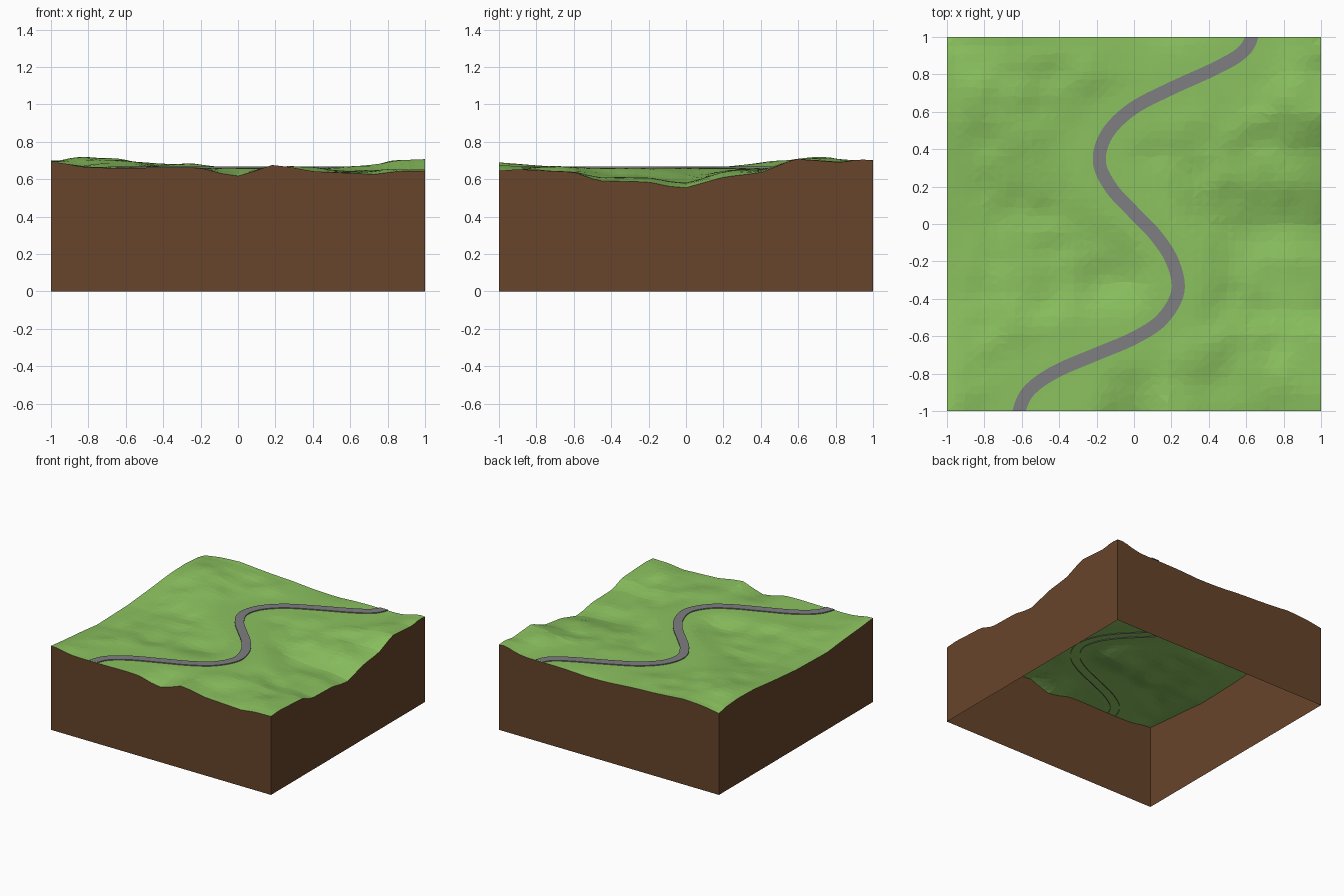
import bpy, bmesh, math
from mathutils import Vector, noise

if "Cube" in bpy.data.objects:
    bpy.data.objects.remove(bpy.data.objects["Cube"])

N = 44            # terrain cells per side
ROAD_Z = 0.668
HALF_W = 0.035


def material(name, rgb):
    m = bpy.data.materials.new(name)
    m.diffuse_color = (*rgb, 1)
    m.use_nodes = True
    m.node_tree.nodes["Principled BSDF"].inputs["Base Color"].default_value = m.diffuse_color
    return m


def finish(bm, name, mat):
    me = bpy.data.meshes.new(name)
    bm.to_mesh(me)
    bm.free()
    me.materials.append(mat)
    ob = bpy.data.objects.new(name, me)
    bpy.context.collection.objects.link(ob)
    return ob


def profile(table, t):
    for (a, ha), (b, hb) in zip(table, table[1:]):
        if t <= b:
            return ha + (hb - ha) * max(0, (t - a) / (b - a))
    return table[-1][1]


def smooth(t):
    t = min(1, max(0, t))
    return t * t * (3 - 2 * t)


# Edge outlines of the terrain block
FRONT = [(-1, .69), (-.93, .688), (-.8, .668), (-.6, .663), (-.35, .666), (-.2, .66), (-.1, .63), (0, .617),
         (.08, .64), (.18, .676), (.28, .665), (.4, .642), (.73, .626), (.85, .642), (1, .645)]
BACK = [(-1, .67), (-.85, .69), (-.68, .70), (-.4, .68), (-.22, .672), (.0, .655), (.23, .643),
        (.5, .658), (.7, .665), (.93, .708), (1, .70)]
LEFT = [(-1, .69), (-.85, .675), (-.6, .655), (-.4, .635), (0, .645), (.3, .67), (.55, .695),
        (.75, .70), (.9, .69), (1, .67)]
RIGHT = [(-1, .645), (-.9, .653), (-.6, .638), (-.47, .592), (-.2, .585), (-.08, .56), (0, .555),
         (.2, .611), (.4, .635), (.58, .708), (.7, .70), (.83, .69), (.93, .707), (1, .70)]

# Road centre line, smoothed through a few points
PTS = [Vector(p) for p in [(-.64, -1.13), (-.615, -1), (-.56, -.89), (-.42, -.79), (-.2, -.695), (0, -.61),
       (.15, -.51), (.235, -.36), (.205, -.2), (.115, -.06), (-.005, .065), (-.12, .19), (-.185, .33),
       (-.145, .48), (-.01, .615), (.2, .725), (.42, .825), (.57, .91), (.63, 1), (.65, 1.13)]]
path = []
for a, b, c, d in zip(PTS, PTS[1:], PTS[2:], PTS[3:]):
    for k in range(6):
        t = k / 6
        path.append(0.5 * (2 * b + (c - a) * t + (2 * a - 5 * b + 4 * c - d) * t ** 2
                           + (3 * b - a - 3 * c + d) * t ** 3))
path.append(PTS[-2])


def height(x, y):
    sides = [(y + 1, profile(FRONT, x)), (1 - y, profile(BACK, x)),
             (x + 1, profile(LEFT, y)), (1 - x, profile(RIGHT, y))]
    w = [1 / (d + 1e-5) for d, _ in sides]
    h = sum(wi * s[1] for wi, s in zip(w, sides)) / sum(w)
    inner = smooth(min(d for d, _ in sides) / 0.25)
    bumps = .028 * noise.noise(Vector((x * 2.6, y * 2.6, 3.1))) + .016 * noise.noise(Vector((x * 6, y * 6, 7.7)))
    h += inner * bumps
    h += .02 * math.exp(-((x + .8) ** 2 + (y - .75) ** 2) / .03) * smooth((x + 1) / .1)
    dist = min((Vector((x, y)) - p).length for p in path)
    k = smooth((dist - .07) / .3)
    return .661 * (1 - k) + h * k


grass = material("grass", (.26, .54, .115))
soil = material("soil", (.135, .058, .024))
asphalt = material("asphalt", (.21, .205, .22))

# Grass surface: faceted grid following the height function
bm = bmesh.new()
bmesh.ops.create_grid(bm, x_segments=N, y_segments=N, size=1)
for v in bm.verts:
    x, y = v.co.x, v.co.y
    if max(abs(x), abs(y)) < .99:
        x += .014 * noise.noise(Vector((x * 17, y * 17, 1)))
        y += .014 * noise.noise(Vector((x * 17, y * 17, 5)))
    v.co = (x, y, height(x, y))
bmesh.ops.triangulate(bm, faces=bm.faces[:])
rim = [[v.co.copy() for v in e.verts] for e in bm.edges if e.is_boundary]
finish(bm, "grass_surface", grass)

# Soil walls: rim dropped to the ground, open underneath
bm = bmesh.new()
for a, b in rim:
    if a.x * b.y - a.y * b.x > 0:
        a, b = b, a
    bm.faces.new([bm.verts.new(p) for p in (a, b, (b.x, b.y, 0), (a.x, a.y, 0))])
bmesh.ops.remove_doubles(bm, verts=bm.verts[:], dist=1e-5)
finish(bm, "soil_walls", soil)

# Road: flat ribbon with short skirts sunk into the grass
bm = bmesh.new()
rows = []
for i, p in enumerate(path):
    d = (path[min(i + 1, len(path) - 1)] - path[max(i - 1, 0)]).normalized()
    if i in (0, len(path) - 1):
        d = Vector((0, 1))
    n = Vector((-d.y, d.x)) * HALF_W
    l, r = p + n, p - n
    rows.append([bm.verts.new((q.x, max(-1, min(1, q.y)), z)) for q, z in
                 ((l, ROAD_Z - .014), (l, ROAD_Z), (r, ROAD_Z), (r, ROAD_Z - .014))])
for p, q in zip(rows, rows[1:]):
    for j in range(3):
        bm.faces.new((p[j], p[j + 1], q[j + 1], q[j]))
bmesh.ops.recalc_face_normals(bm, faces=bm.faces[:])
if sum(f.normal.z for f in bm.faces) < 0:
    bmesh.ops.reverse_faces(bm, faces=bm.faces[:])
finish(bm, "road", asphalt)
